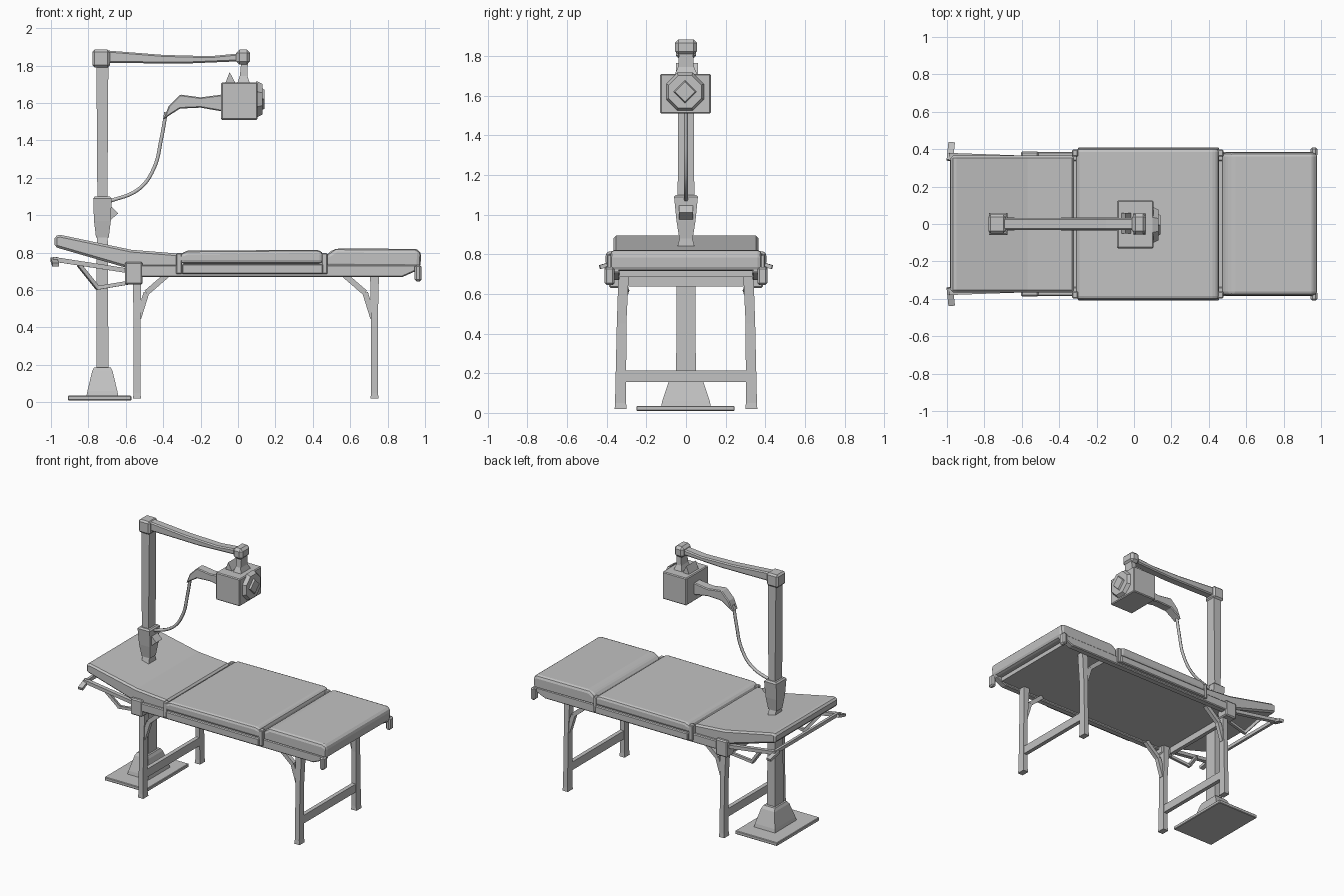
import bpy, bmesh, math
from mathutils import Vector

cube = bpy.data.objects.get("Cube")
if cube:
    bpy.data.objects.remove(cube)

# One flat grey for everything
grey = bpy.data.materials.new("light_grey")
grey.use_nodes = True
COLOR = (0.54, 0.54, 0.54, 1)
grey.diffuse_color = COLOR
grey.node_tree.nodes["Principled BSDF"].inputs["Base Color"].default_value = COLOR


def finish(name, bm, bevel=0, segments=1):
    bmesh.ops.recalc_face_normals(bm, faces=bm.faces)
    mesh = bpy.data.meshes.new(name)
    bm.to_mesh(mesh)
    bm.free()
    mesh.materials.append(grey)
    ob = bpy.data.objects.new(name, mesh)
    bpy.context.collection.objects.link(ob)
    if bevel:
        mod = ob.modifiers.new("Bevel", "BEVEL")
        mod.width, mod.segments = bevel, segments
    return ob


def box(name, x, y, z, bevel=0.0):
    """Box from (min, max) ranges."""
    bm = bmesh.new()
    bmesh.ops.create_cube(bm, size=1)
    for v in bm.verts:
        v.co = [r[0] if c < 0 else r[1] for c, r in zip(v.co, (x, y, z))]
    return finish(name, bm, bevel)


def slab(name, profile, y0, y1, bevel=0.0, segments=1):
    """Side profile in x, z drawn out across y."""
    bm = bmesh.new()
    face = bm.faces.new([bm.verts.new((x, y0, z)) for x, z in profile])
    out = bmesh.ops.extrude_face_region(bm, geom=[face])["geom"]
    moved = [g for g in out if isinstance(g, bmesh.types.BMVert)]
    bmesh.ops.translate(bm, verts=moved, vec=(0, y1 - y0, 0))
    return finish(name, bm, bevel, segments)


def loft(name, rings):
    """Rectangular rings (centre x, centre y, z, half x, half y) joined upwards."""
    bm = bmesh.new()
    loops = [[bm.verts.new((cx + a * hx, cy + b * hy, z))
              for a, b in ((-1, -1), (1, -1), (1, 1), (-1, 1))]
             for cx, cy, z, hx, hy in rings]
    for low, high in zip(loops, loops[1:]):
        for i in range(4):
            j = (i + 1) % 4
            bm.faces.new((low[i], low[j], high[j], high[i]))
    bm.faces.new(loops[0])
    bm.faces.new(loops[-1])
    return finish(name, bm)


def bar(name, start, end, width, depth):
    """Rectangular bar between two points."""
    a, b = Vector(start), Vector(end)
    ob = box(name, (-width / 2, width / 2), (-depth / 2, depth / 2), (0, (b - a).length))
    ob.location = a
    ob.rotation_euler = (b - a).to_track_quat("Z", "Y").to_euler()
    return ob


def disc(name, x0, x1, radius, sides, turn=0):
    """Many-sided disc facing +x on the lamp head."""
    bm = bmesh.new()
    bmesh.ops.create_cone(bm, cap_ends=True, segments=sides, radius1=radius,
                          radius2=radius * 0.85, depth=x1 - x0)
    ob = finish(name, bm)
    ob.rotation_euler = (0, math.pi / 2, 0)
    ob.rotation_euler.rotate_axis("Z", turn)
    ob.location = ((x0 + x1) / 2, -0.005, 1.62)
    return ob


# Padded top in three sections, head end raised
slab("head_cushion", [(-0.98, 0.83), (-0.6, 0.72), (-0.32, 0.72), (-0.32, 0.795),
                      (-0.57, 0.815), (-0.95, 0.895), (-0.98, 0.89)], -0.365, 0.365, 0.012)
slab("middle_cushion", [(-0.31, 0.74), (0.455, 0.74), (0.455, 0.805), (0.42, 0.815),
                        (-0.27, 0.81), (-0.31, 0.795)], -0.405, 0.405, 0.02, 2)
slab("foot_cushion", [(0.47, 0.72), (0.975, 0.715), (0.98, 0.805), (0.95, 0.82),
                      (0.52, 0.822), (0.47, 0.79)], -0.382, 0.382, 0.022, 2)

# Under frame
box("bed_board", (-0.6, 0.92), (-0.34, 0.34), (0.685, 0.73))
for side, s in (("left", 1), ("right", -1)):
    slab(side + "_rail", [(-0.6, 0.67), (0.88, 0.67), (0.97, 0.71), (0.97, 0.735),
                          (-0.6, 0.735)], *sorted((s * 0.335, s * 0.385)), 0.006)
    box(side + "_middle_trim", (-0.3, 0.455), sorted((s * 0.37, s * 0.41)), (0.685, 0.74), 0.006)
    for name, x in (("head", -0.315), ("foot", 0.462)):
        box(f"{side}_{name}_hinge", (x - 0.016, x + 0.016), sorted((s * 0.36, s * 0.398)),
            (0.685, 0.798), 0.005)
    box(side + "_foot_bracket", (0.945, 0.98), sorted((s * 0.36, s * 0.41)), (0.645, 0.735), 0.01)
    box(side + "_head_bracket", (-0.605, -0.51), sorted((s * 0.3, s * 0.388)), (0.63, 0.75), 0.008)
    bar(side + "_head_support", (-0.99, s * 0.365, 0.765), (-0.57, s * 0.35, 0.7), 0.03, 0.025)
    bar(side + "_head_grip", (-0.985, s * 0.34, 0.765), (-0.975, s * 0.435, 0.735), 0.035, 0.02)
    bar(side + "_head_stay", (-0.85, s * 0.34, 0.735), (-0.75, s * 0.3, 0.61), 0.025, 0.02)
    bar(side + "_stay_link", (-0.76, s * 0.3, 0.61), (-0.58, s * 0.32, 0.64), 0.02, 0.02)

    # Legs with curved corner braces
    for end, x, d in (("head", -0.54, 1), ("foot", 0.73, -1)):
        leg = f"{side}_{end}_leg"
        y = s * 0.325
        loft(leg, [(x, s * 0.33, 0.02, 0.022, 0.03), (x, s * 0.33, 0.05, 0.018, 0.028),
                   (x, y, 0.45, 0.018, 0.024), (x, s * 0.315, 0.69, 0.024, 0.026)])
        knee = (x + d * 0.05, y, 0.585)
        bar(leg + "_lower_brace", (x + d * 0.008, y, 0.45), knee, 0.03, 0.03)
        bar(leg + "_upper_brace", knee, (x + d * 0.16, y, 0.68), 0.03, 0.03)

for end, x in (("head", -0.54), ("foot", 0.73)):
    box(end + "_leg_rail", (x - 0.015, x + 0.015), (-0.31, 0.31), (0.155, 0.215))
box("head_top_rail", (-0.6, -0.57), (-0.29, 0.29), (0.638, 0.69))
bar("head_end_bar", (-0.975, -0.36, 0.765), (-0.975, 0.36, 0.765), 0.02, 0.025)

# Lamp stand
PX = -0.725
box("stand_plate", (-0.91, -0.57), (-0.25, 0.245), (0.01, 0.035), 0.004)
loft("stand_foot", [(PX, 0, 0.035, 0.085, 0.125), (PX, 0, 0.06, 0.08, 0.12),
                    (PX, 0, 0.165, 0.055, 0.085), (PX, 0, 0.185, 0.045, 0.07)])
loft("stand_post", [(PX, 0, 0.17, 0.032, 0.05), (PX, 0, 0.83, 0.03, 0.046),
                    (PX, 0, 0.88, 0.028, 0.032), (PX, 0, 0.98, 0.028, 0.038),
                    (PX, 0, 1.1, 0.027, 0.042), (PX, 0, 1.83, 0.032, 0.038)])
loft("post_collar", [(PX, 0, 0.88, 0.034, 0.034), (PX, 0, 0.97, 0.045, 0.048),
                     (PX, 0, 1.09, 0.049, 0.06), (PX, 0, 1.1, 0.04, 0.05)])
slab("collar_knob", [(-0.71, 0.95), (-0.64, 1.01), (-0.7, 1.07)], -0.035, 0.035)
box("post_cap", (-0.778, -0.685), (-0.05, 0.05), (1.79, 1.885), 0.012)

# Overhead arm and hanger
slab("overhead_arm", [(-0.72, 1.815), (-0.3, 1.81), (0.06, 1.825), (0.06, 1.87),
                      (-0.15, 1.85), (-0.4, 1.857), (-0.72, 1.882)], -0.032, 0.032, 0.008)
box("arm_end", (-0.01, 0.065), (-0.055, 0.055), (1.805, 1.885), 0.018)
loft("hanger", [(0.03, 0, 1.70, 0.035, 0.06), (0.03, 0, 1.745, 0.02, 0.04),
                (0.035, 0, 1.82, 0.018, 0.035)])
slab("hanger_fin", [(-0.07, 1.70), (-0.01, 1.70), (-0.045, 1.765)], -0.05, 0.06)

# Lamp head with a faceted lens
box("lamp_head", (-0.09, 0.105), (-0.13, 0.125), (1.51, 1.71), 0.006)
disc("lens_ring", 0.1, 0.13, 0.105, 8, math.pi / 8)
disc("lens", 0.125, 0.142, 0.06, 4)

# Handle and hanging cable
slab("lamp_handle", [(-0.085, 1.555), (-0.085, 1.645), (-0.2, 1.63), (-0.31, 1.645),
                     (-0.37, 1.585), (-0.4, 1.51), (-0.365, 1.535), (-0.31, 1.57),
                     (-0.2, 1.575)], -0.035, 0.035, 0.006)
curve = bpy.data.curves.new("cable", "CURVE")
curve.dimensions = "3D"
curve.bevel_depth = 0.011
curve.bevel_resolution = 1
curve.resolution_u = 6
path = [(-0.385, 1.55), (-0.41, 1.41), (-0.45, 1.25), (-0.53, 1.14), (-0.7, 1.07)]
spline = curve.splines.new("BEZIER")
spline.bezier_points.add(len(path) - 1)
for p, (x, z) in zip(spline.bezier_points, path):
    p.co = (x, 0, z)
    p.handle_left_type = p.handle_right_type = "AUTO"
curve.materials.append(grey)
bpy.context.collection.objects.link(bpy.data.objects.new("cable", curve))
